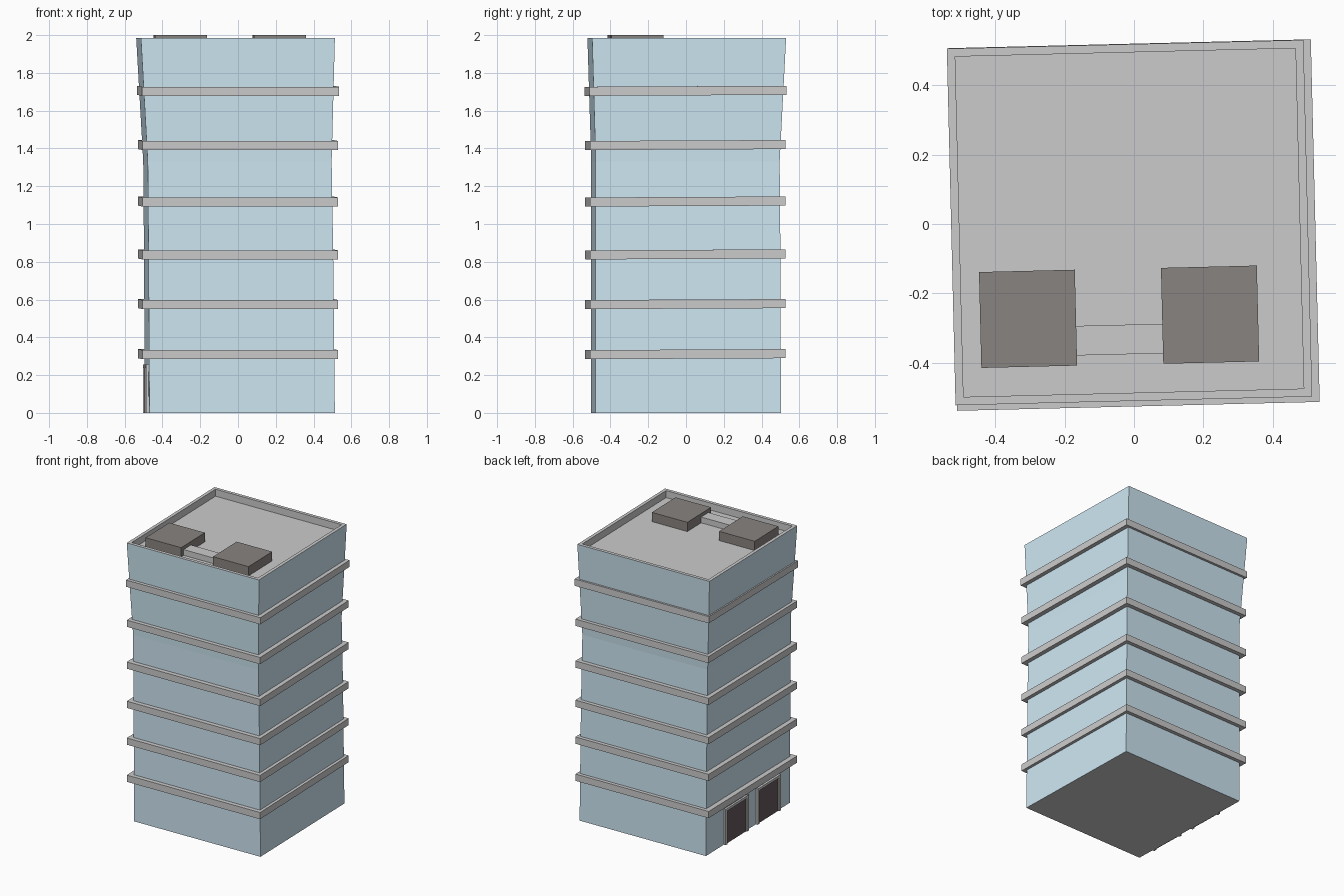
import bpy, bmesh, math
from mathutils import Matrix, Vector

if "Cube" in bpy.data.objects:
    bpy.data.objects.remove(bpy.data.objects["Cube"])

YAW = math.radians(1.4)


def material(name, rgb):
    m = bpy.data.materials.new(name)
    m.diffuse_color = (*rgb, 1)
    m.use_nodes = True
    m.node_tree.nodes["Principled BSDF"].inputs["Base Color"].default_value = m.diffuse_color
    return m


glass = material("blue_wall", (0.62, 0.8, 0.9))
dark = material("dark_metal", (0.25, 0.23, 0.22))
door_mat = material("dark_door", (0.13, 0.10, 0.11))


def finish(name, bm, mats=()):
    bmesh.ops.recalc_face_normals(bm, faces=bm.faces[:])
    me = bpy.data.meshes.new(name)
    bm.to_mesh(me)
    bm.free()
    for m in mats:
        me.materials.append(m)
    ob = bpy.data.objects.new(name, me)
    bpy.context.collection.objects.link(ob)
    return ob


def box(name, centre, size, mat=None, tilt=0.0):
    """Box turned with the building; centre is in world space."""
    bm = bmesh.new()
    bmesh.ops.create_cube(bm, size=1)
    bmesh.ops.scale(bm, vec=size, verts=bm.verts)
    ob = finish(name, bm, [mat] if mat else [])
    ob.location = centre
    ob.rotation_euler = (tilt, 0, YAW)
    return ob


# Tower shell: stacked square rings, then the parapet folds in to the roof
# ring = (z, half width, centre x, centre y)
rings = [(0, 0.491, 0.010, 0.000), (0.85, 0.489, 0.003, -0.001),
         (1.33, 0.487, -0.003, -0.003), (1.984, 0.5135, -0.013, 0.004),
         (1.984, 0.490, -0.013, 0.004), (1.934, 0.490, -0.013, 0.004)]
bm = bmesh.new()
rot = Matrix.Rotation(YAW, 3, 'Z')
loops = []
for z, h, cx, cy in rings:
    loops.append([bm.verts.new(rot @ Vector((sx * h, sy * h, 0)) + Vector((cx, cy, z)))
                  for sx, sy in ((-1, -1), (1, -1), (1, 1), (-1, 1))])
for i in range(len(loops) - 1):
    for k in range(4):
        n = (k + 1) % 4
        f = bm.faces.new((loops[i][k], loops[i][n], loops[i + 1][n], loops[i + 1][k]))
        f.material_index = 0 if i < 3 else 1
for loop in (loops[0], loops[-1]):
    bm.faces.new(loop).material_index = 1
grey = material("grey_roof", (0.8, 0.8, 0.8))
finish("tower", bm, [glass, grey])

# Floor ledges
for i, z in enumerate((0.311, 0.576, 0.839, 1.119, 1.418, 1.705)):
    w = 1.044 if i == 5 else 1.036
    box(f"floor_ledge_{i + 1}", (0, -0.003, z), (w, w, 0.048), tilt=0.005)

# Rooftop units joined by a duct
box("roof_unit_left", (-0.305, -0.273, 1.966), (0.276, 0.276, 0.068), dark)
box("roof_unit_right", (0.219, -0.261, 1.966), (0.276, 0.276, 0.068), dark)
box("roof_duct", (-0.043, -0.333, 1.952), (0.26, 0.085, 0.046))

# Two doors on the left wall, each with a raised frame
for name, y in (("rear", 0.147), ("front", -0.228)):
    def on_wall(dy, z, out):
        p = rot @ Vector((-0.491 - out, y + dy, 0))
        return (p.x + 0.010, p.y, z)
    box(f"{name}_door", on_wall(0, 0.12, 0), (0.012, 0.23, 0.24), door_mat)
    for side, s in (("a", -1), ("b", 1)):
        box(f"{name}_door_jamb_{side}", on_wall(s * 0.125, 0.128, 0), (0.03, 0.02, 0.256))
    box(f"{name}_door_lintel", on_wall(0, 0.247, 0), (0.03, 0.23, 0.018))
